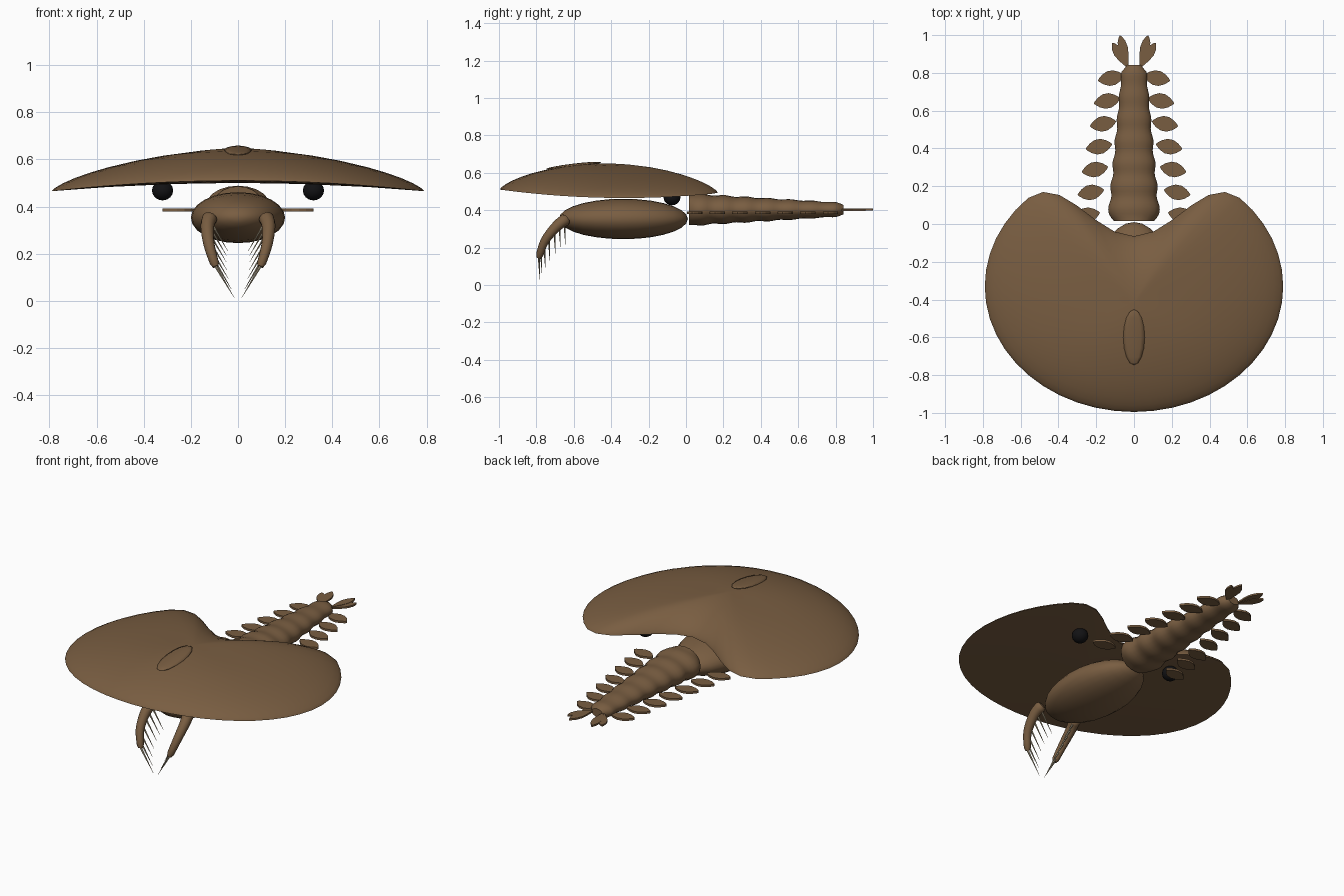
import bpy, bmesh, math
from mathutils import Vector

cube = bpy.data.objects.get("Cube")
if cube:
    bpy.data.objects.remove(cube, do_unlink=True)


def make_mat(name, rgb):
    m = bpy.data.materials.new(name)
    m.use_nodes = True
    m.diffuse_color = (*rgb, 1)
    m.node_tree.nodes["Principled BSDF"].inputs["Base Color"].default_value = (*rgb, 1)
    return m


BROWN = make_mat("shell brown", (0.19, 0.11, 0.053))
BLACK = make_mat("eye black", (0.006, 0.006, 0.007))
BONE = make_mat("spine bone", (0.48, 0.41, 0.28))


def finish(name, bm, mat, smooth=True):
    bmesh.ops.recalc_face_normals(bm, faces=bm.faces)
    me = bpy.data.meshes.new(name)
    bm.to_mesh(me)
    bm.free()
    ob = bpy.data.objects.new(name, me)
    bpy.context.collection.objects.link(ob)
    me.materials.append(mat)
    if smooth:
        bpy.ops.object.select_all(action='DESELECT')
        ob.select_set(True)
        bpy.context.view_layer.objects.active = ob
        bpy.ops.object.shade_smooth_by_angle(angle=math.radians(45))
    return ob


def loft(bm, rings, cap=True):
    loops = [[bm.verts.new(p) for p in r] for r in rings]
    n = len(loops[0])
    for a, b in zip(loops, loops[1:]):
        for i in range(n):
            j = (i + 1) % n
            bm.faces.new((a[i], a[j], b[j], b[i]))
    if cap:
        bm.faces.new(loops[0])
        bm.faces.new(loops[-1])
    return loops


def ellipsoid(name, loc, scale, mat, segs=24, rings=14, pitch=0.0):
    bm = bmesh.new()
    bmesh.ops.create_uvsphere(bm, u_segments=segs, v_segments=rings, radius=1)
    ob = finish(name, bm, mat)
    # poles run lengthwise along y
    for v in ob.data.vertices:
        x, y, z = v.co
        v.co = (x * scale[0], z * scale[1], -y * scale[2])
    ob.location = loc
    ob.rotation_euler.x = pitch
    return ob


def leaf(name, base, tip, width, z, thick=0.012, bulge=1.0):
    """Flat leaf-shaped plate running from base to tip."""
    base, tip = Vector(base), Vector(tip)
    along = tip - base
    side = Vector((-along.y, along.x)).normalized()
    ts = [0.5 - 0.5 * math.cos(math.pi * k / 7) for k in range(8)]
    half = [width * math.sin(math.pi * t ** bulge) ** 0.8 if 0 < t < 1 else 0 for t in ts]
    pts = [base + along * t + side * w for t, w in zip(ts, half)]
    pts += [base + along * t - side * w for t, w in list(zip(ts, half))[-2:0:-1]]
    bm = bmesh.new()
    loft(bm, [[(p.x, p.y, z + dz) for p in pts] for dz in (-thick / 2, thick / 2)])
    return finish(name, bm, BROWN, smooth=False)


# Carapace: broad dome with a notch at the back and a flat underside
def rim(a):
    x, y = 0.79 * math.sin(a), -0.33 - 0.665 * math.cos(a)
    if y > -0.33 and abs(x) < 0.58:
        y -= 0.2 * (1 + math.cos(math.pi * x / 0.58))
    return x, y


outline = [rim(2 * math.pi * k / 48) for k in range(48)]
CY = -0.42


def dome_ring(r, under=False):
    ring = []
    for x, y in outline:
        edge = 0.51 - 0.045 * (x / 0.79) ** 2
        z = edge * r * r + 0.5 * (1 - r * r) if under else \
            edge * r + 0.51 * (1 - r) + 0.14 * (1 - r * r) ** 0.7
        ring.append((x * r, CY + (y - CY) * r, z))
    return ring


bm = bmesh.new()
radii = [0.04, 0.2, 0.4, 0.55, 0.7, 0.8, 0.88, 0.94, 0.98, 0.995]
loft(bm, [dome_ring(r) for r in radii] + [dome_ring(1)]
     + [dome_ring(r, True) for r in (0.97, 0.7, 0.35, 0.04)])
finish("carapace", bm, BROWN)

# Low ridge on the front of the carapace
ellipsoid("carapace_ridge", (0, -0.6, 0.638), (0.06, 0.148, 0.011), BROWN, 10, 8, pitch=0.12)

# Body and eyes
ellipsoid("body", (0, -0.335, 0.353), (0.2, 0.345, 0.108), BROWN)
for name, s in (("left", 1), ("right", -1)):
    ellipsoid(name + "_eye", (0.32 * s, -0.075, 0.468), (0.045, 0.045, 0.042), BLACK, 16, 10)

# Segmented abdomen: tapering tube with a gentle bulge on every segment
bm = bmesh.new()
rings = []
STEPS = 42
for k in range(STEPS + 1):
    t = k / STEPS
    bump = 1 + 0.045 * math.cos(2 * math.pi * (t * 7 - 0.6))
    end = min(1, 0.8 + t * 6) * min(1, 0.6 + (1 - t) * 8)
    w = (0.137 - 0.075 * t) * bump * end
    h = (0.086 - 0.05 * t) * bump * min(1, 0.7 + (1 - t) * 8)
    rings.append([(w * math.cos(a), 0.015 + 0.828 * t, 0.403 + h * math.sin(a))
                  for a in (2 * math.pi * i / 20 for i in range(20))])
loft(bm, rings)
finish("abdomen", bm, BROWN)

# Side flaps and forked tail fan
for name, s in (("left", 1), ("right", -1)):
    for i in range(7):
        y = 0.045 + 0.121 * i
        tip = 0.32 - 0.0215 * i
        leaf(f"{name}_flap_{i + 1}", (s * (tip - 0.14), y + 0.015),
             (s * tip, y - 0.012), 0.041, 0.386)
    leaf(name + "_tail_inner", (s * 0.03, 0.82), (s * 0.075, 1.0), 0.026, 0.403, 0.01, 1.5)
    leaf(name + "_tail_outer", (s * 0.03, 0.82), (s * 0.115, 0.96), 0.026, 0.401, 0.01, 1.5)

# Front grasping arms: curved tapering tubes with a comb of spines
path = [Vector(p) for p in ((0.118, -0.635, 0.355), (0.13, -0.69, 0.315),
                            (0.122, -0.755, 0.235), (0.095, -0.787, 0.145))]


def arm_point(t):
    a, b, c, d = path
    f = t * 3
    i = min(int(f), 2)
    f -= i
    p0, p1, p2, p3 = path[max(i - 1, 0)], path[i], path[i + 1], path[min(i + 2, 3)]
    return 0.5 * (2 * p1 + (p2 - p0) * f + (2 * p0 - 5 * p1 + 4 * p2 - p3) * f * f
                  + (3 * p1 - p0 - 3 * p2 + p3) * f ** 3)


def tube(bm, centers, widths, sides):
    rings = []
    for k, (c, w) in enumerate(zip(centers, widths)):
        d = (centers[min(k + 1, len(centers) - 1)] - centers[max(k - 1, 0)]).normalized()
        u = d.cross(Vector((1, 0, 0))).normalized()
        v = d.cross(u)
        rings.append([c + w * (u * math.cos(a) + v * math.sin(a))
                      for a in (2 * math.pi * i / sides for i in range(sides))])
    loft(bm, rings)


for name, s in (("left", 1), ("right", -1)):
    flip = Vector((s, 1, 1))
    bm = bmesh.new()
    ts = [k / 12 for k in range(13)]
    tube(bm, [arm_point(t) * flip for t in ts],
         [(0.034 - 0.016 * t) * (0.7 if t in (0, 1) else 1) for t in ts], 12)
    finish(name + "_arm", bm, BROWN)
    bm = bmesh.new()
    for k in range(7):
        root = arm_point(0.12 + 0.86 * k / 6)
        tip = root + Vector((-0.08, 0.006, -0.135))
        tube(bm, [root * flip, tip * flip], [0.0065, 0.0006], 6)
    finish(name + "_arm_spines", bm, BONE)
